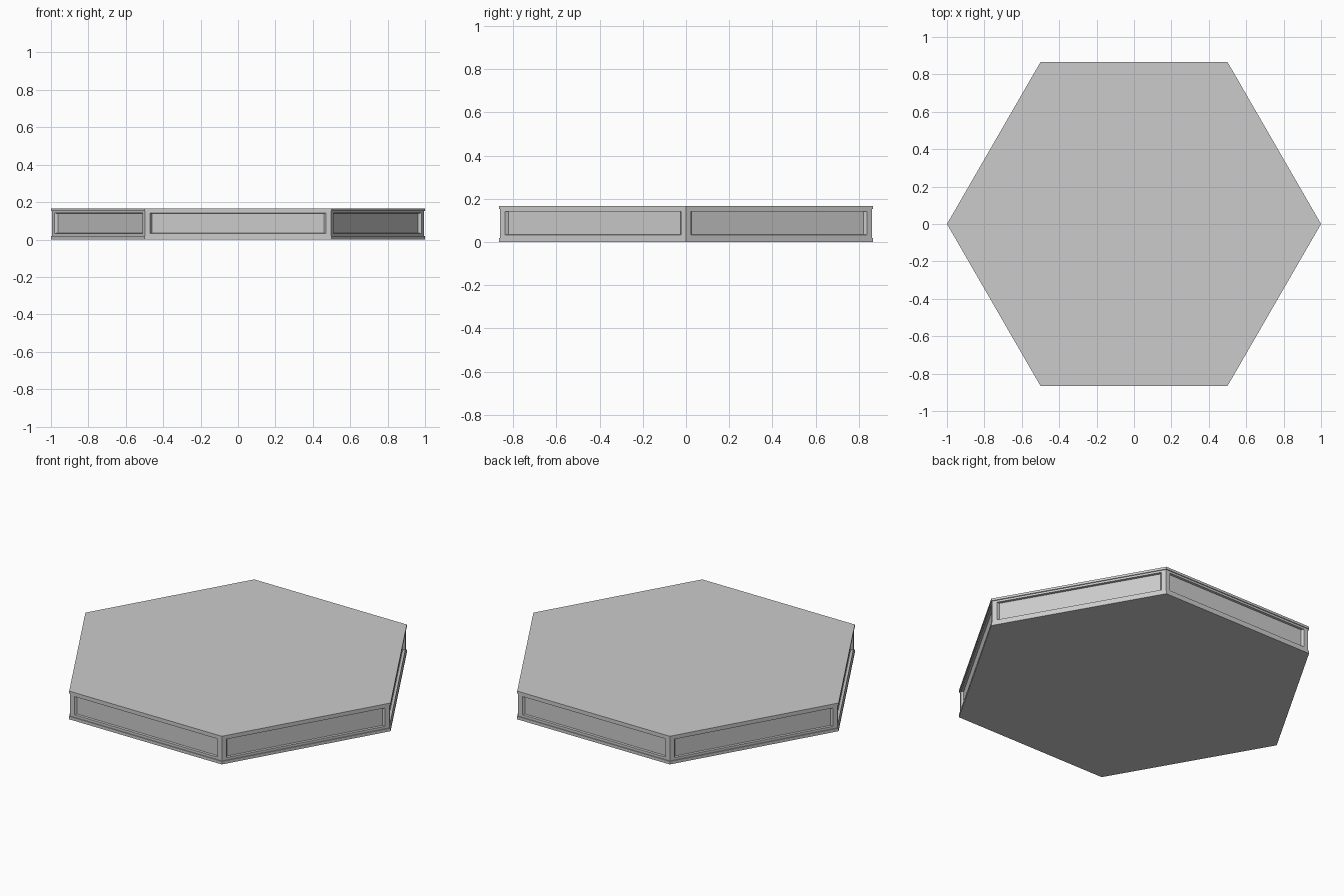
import bpy, bmesh, math
from mathutils import Vector

if "Cube" in bpy.data.objects:
    bpy.data.objects.remove(bpy.data.objects["Cube"])

H = 0.167                       # total height
LIP_LOW, LIP_HIGH = 0.018, 0.153
R_LIP, R_WALL = 1.0, 0.994
PANEL_HALF, PANEL_LOW, PANEL_HIGH = 0.47, 0.033, 0.141
DEPTH, TAPER = 0.014, 0.98

bm = bmesh.new()


def hex_ring(radius, z):
    return [bm.verts.new((radius * math.cos(i * math.pi / 3),
                          radius * math.sin(i * math.pi / 3), z)) for i in range(6)]


def bridge(a, b):
    n = len(a)
    return [bm.faces.new((a[i], a[(i + 1) % n], b[(i + 1) % n], b[i])) for i in range(n)]


# hexagonal slab with thin projecting lips at top and bottom
profile = [(R_LIP, 0), (R_LIP, LIP_LOW), (R_WALL, LIP_LOW),
           (R_WALL, LIP_HIGH), (R_LIP, LIP_HIGH), (R_LIP, H)]
rings = [hex_ring(r, z) for r, z in profile]
walls = []
for k in range(5):
    faces = bridge(rings[k], rings[k + 1])
    if k == 2:
        walls = faces
bm.faces.new(rings[0][::-1])
bm.faces.new(rings[-1])

# recessed panel in each of the six walls
for face in walls:
    outer = list(face.verts)
    mid = face.calc_center_median()
    mid.z = 0
    normal = mid.normalized()
    side = Vector((-normal.y, normal.x, 0))
    zc, zh = (PANEL_LOW + PANEL_HIGH) / 2, (PANEL_HIGH - PANEL_LOW) / 2

    def panel_ring(scale, depth):
        return [bm.verts.new(mid - normal * depth + side * (s * PANEL_HALF * scale)
                             + Vector((0, 0, zc + t * zh * scale)))
                for s, t in ((-1, -1), (1, -1), (1, 1), (-1, 1))]

    rim, floor = panel_ring(1, 0), panel_ring(TAPER, DEPTH)
    bm.faces.remove(face)
    bridge(outer, rim)
    bridge(rim, floor)
    bm.faces.new(floor)

bmesh.ops.recalc_face_normals(bm, faces=bm.faces[:])
mesh = bpy.data.meshes.new("hexagonal_platform")
bm.to_mesh(mesh)
bm.free()
bpy.context.collection.objects.link(bpy.data.objects.new("hexagonal_platform", mesh))
